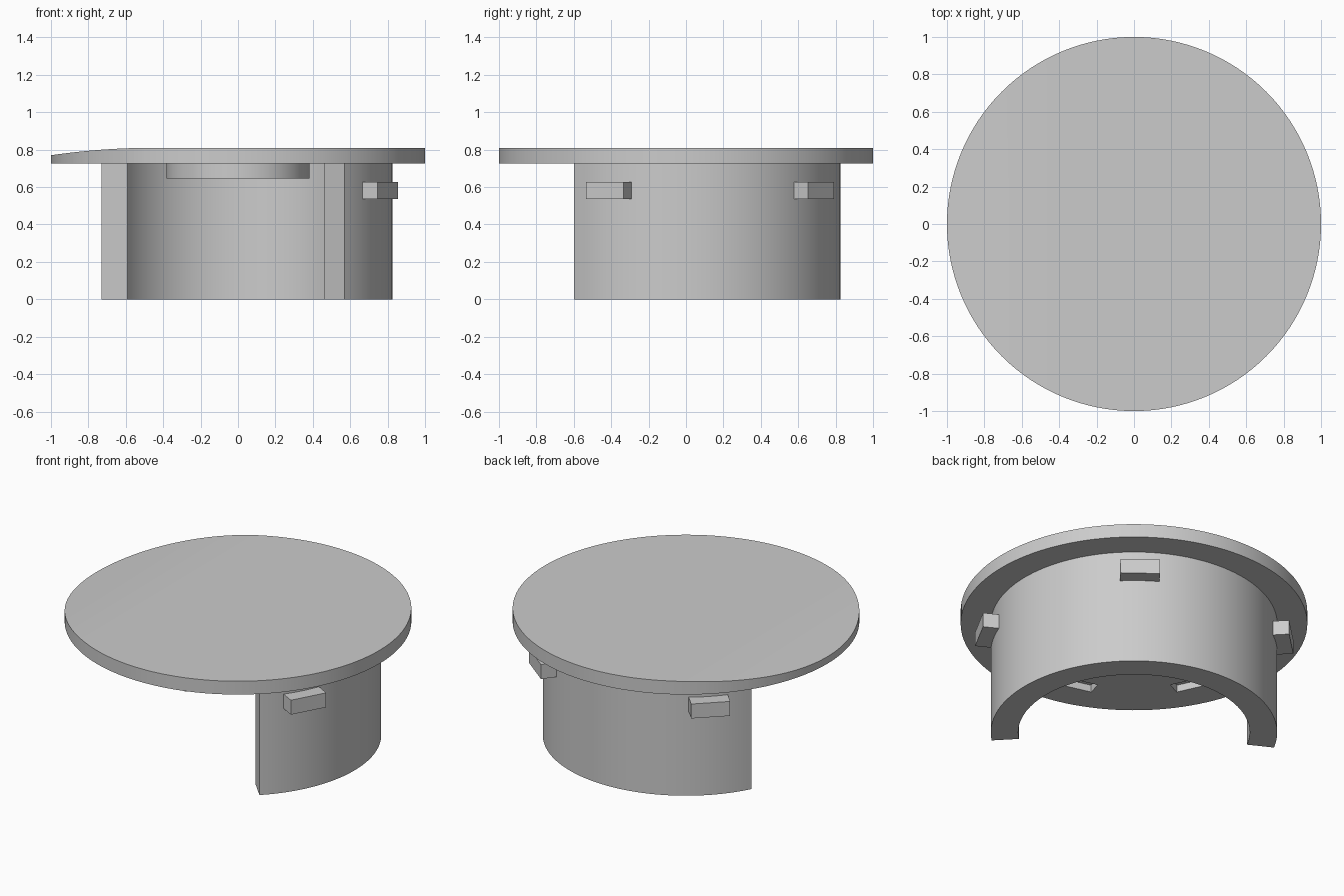
import bpy, bmesh, math
from mathutils import Matrix, Vector

if "Cube" in bpy.data.objects:
    bpy.data.objects.remove(bpy.data.objects["Cube"])

grey = bpy.data.materials.new("plain grey")
grey.diffuse_color = (0.6, 0.6, 0.6, 1)
grey.use_nodes = True
grey.node_tree.nodes["Principled BSDF"].inputs["Base Color"].default_value = grey.diffuse_color

LID_BOTTOM, LID_TOP = 0.725, 0.81
R_OUT, R_IN = 0.826, 0.668


def make_object(name, bm):
    bmesh.ops.recalc_face_normals(bm, faces=bm.faces)
    mesh = bpy.data.meshes.new(name)
    bm.to_mesh(mesh)
    bm.free()
    mesh.materials.append(grey)
    ob = bpy.data.objects.new(name, mesh)
    bpy.context.collection.objects.link(ob)
    return ob


def activate(ob):
    bpy.ops.object.select_all(action='DESELECT')
    ob.select_set(True)
    bpy.context.view_layer.objects.active = ob


def smooth(ob):
    activate(ob)
    bpy.ops.object.shade_smooth_by_angle(angle=math.radians(30))


def cylinder(radius, z0, z1, segments=128):
    bm = bmesh.new()
    bmesh.ops.create_cone(bm, cap_ends=True, segments=segments, radius1=radius,
                          radius2=radius, depth=z1 - z0,
                          matrix=Matrix.Translation((0, 0, (z0 + z1) / 2)))
    return bm


def radial_box(name, angle, r0, r1, length, z0, z1):
    """Box lying tangent to a circle, spanning radii r0 to r1."""
    m = (Matrix.Rotation(math.radians(angle), 4, 'Z')
         @ Matrix.Translation(((r0 + r1) / 2, 0, (z0 + z1) / 2))
         @ Matrix.Diagonal((r1 - r0, length, z1 - z0, 1)))
    bm = bmesh.new()
    bmesh.ops.create_cube(bm, size=1, matrix=m)
    return make_object(name, bm)


# Lid: disc whose top curves gently down towards -x
bm = cylinder(1.0, LID_BOTTOM, LID_TOP)
for i in range(10):
    bmesh.ops.bisect_plane(bm, geom=bm.verts[:] + bm.edges[:] + bm.faces[:],
                           plane_co=Vector((-0.45 - 0.054 * i, 0, 0)),
                           plane_no=Vector((1, 0, 0)))
for v in bm.verts:
    if v.co.z > LID_TOP - 0.01 and v.co.x < -0.45:
        v.co.z -= 0.04 * ((-v.co.x - 0.45) / 0.55) ** 2
lid = make_object("lid", bm)

# Shallow pockets in the lid underside, opposite the skirt
for angle in (205, 255):
    cutter = radial_box("pocket_cutter", angle, 0.73, 0.82, 0.22, LID_BOTTOM - 0.03, LID_BOTTOM + 0.045)
    cutter.hide_render = True
    activate(lid)
    mod = lid.modifiers.new("pocket", 'BOOLEAN')
    mod.operation, mod.solver, mod.object = 'DIFFERENCE', 'EXACT', cutter
    bpy.ops.object.modifier_apply(modifier=mod.name)
    bpy.data.objects.remove(cutter)
smooth(lid)

# Skirt: thick partial ring below the lid
bm = bmesh.new()
start, end, steps = -46.4, 152.2, 72
rings = []
for i in range(steps + 1):
    a = math.radians(start + (end - start) * i / steps)
    rings.append([bm.verts.new((r * math.cos(a), r * math.sin(a), z))
                  for r, z in ((R_IN, 0), (R_OUT, 0), (R_OUT, LID_BOTTOM), (R_IN, LID_BOTTOM))])
for a, b in zip(rings, rings[1:]):
    for k in range(4):
        n = (k + 1) % 4
        bm.faces.new((a[k], a[n], b[n], b[k]))
bm.faces.new(rings[0])
bm.faces.new(rings[-1])
smooth(make_object("skirt", bm))

# Boss: small disc under the middle of the lid
smooth(make_object("boss", cylinder(0.383, 0.645, LID_BOTTOM, 96)))

# Locking tabs around the outside of the skirt
for i, angle in enumerate((-28.5, 52.3, 134)):
    radial_box(f"locking_tab_{i + 1}", angle, 0.815, 0.912, 0.228, 0.535, 0.627)
